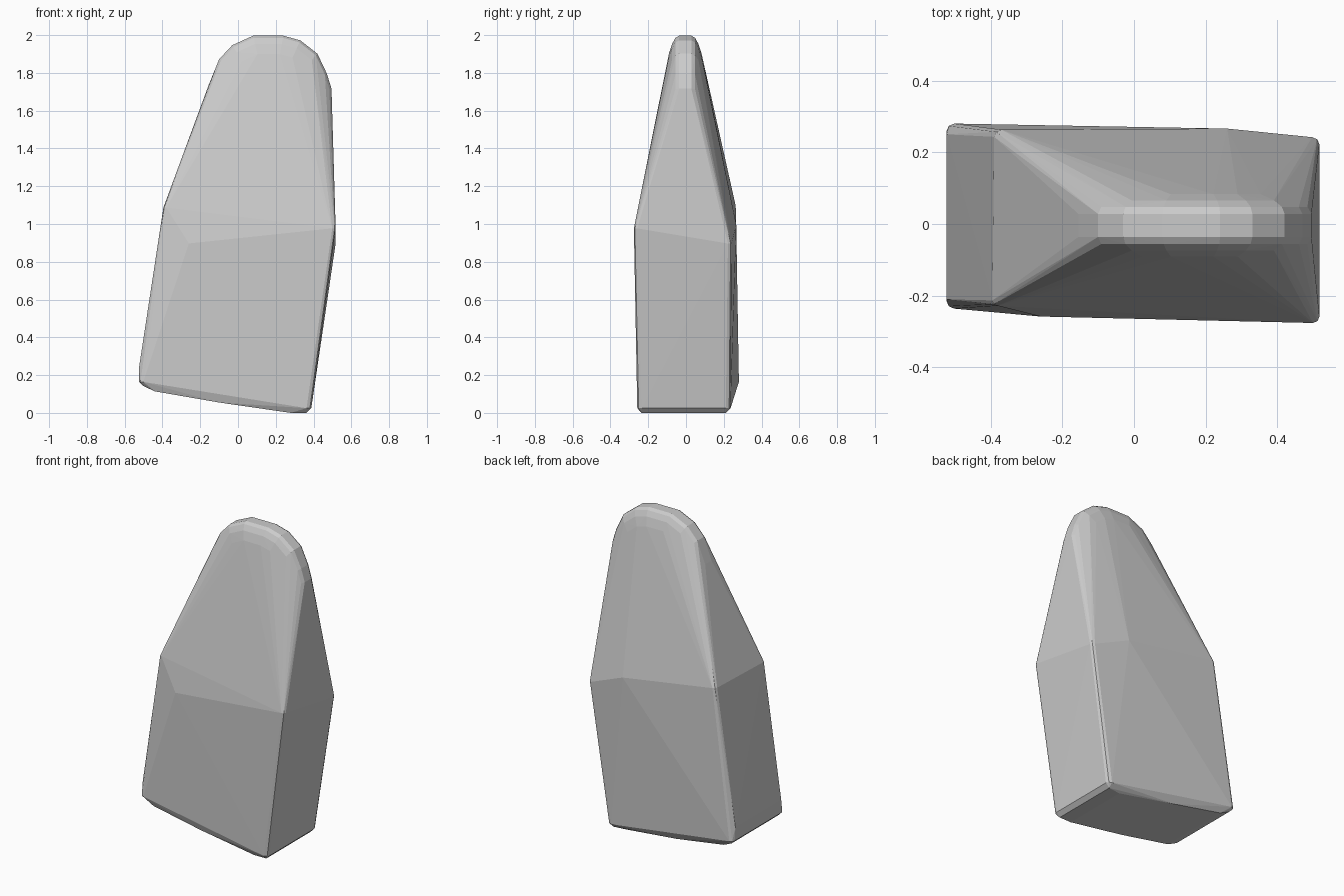
import bpy, bmesh
from mathutils import Vector

if "Cube" in bpy.data.objects:
    bpy.data.objects.remove(bpy.data.objects["Cube"])

points = []

# Rounded lower and middle corners: outer corner position, softening radius, soften in z too
corners = [
    ((-0.523, -0.236, 0.145), 0.022, True),
    ((-0.523, 0.280, 0.145), 0.022, True),
    ((0.388, -0.258, 0.003), 0.025, True),
    ((0.388, 0.236, 0.003), 0.025, True),
    ((-0.395, -0.228, 1.09), 0.015, False),
    ((-0.390, 0.263, 1.10), 0.020, False),
    ((0.517, -0.276, 0.98), 0.018, False),
    ((0.517, 0.242, 0.90), 0.020, False),
]
for (x, y, z), r, low in corners:
    sx = -1 if x > 0 else 1
    sy = -1 if y > 0 else 1
    dz = r if low else 0
    points += [(x, y + sy * r, z + dz), (x + sx * r, y, z + dz),
               (x + sx * r * 0.3, y + sy * r * 0.3, z + dz)]
    if low:
        points.append((x + sx * r, y + sy * r, z))

# Softened lower edges, slightly bowed underside and side walls
points += [(-0.523, -0.21, 0.25), (-0.523, 0.25, 0.25),
           (0.28, -0.235, 0.003), (0.28, 0.20, 0.003),
           (-0.10, -0.23, 0.058), (-0.10, 0.235, 0.058),
           (-0.44, -0.22, 0.117), (-0.44, 0.25, 0.117),
           (-0.26, -0.258, 0.90), (0.26, 0.266, 1.00)]

# Rounded crown: side profile swept inward while it widens in y
crown = [(-0.155, 1.74), (-0.10, 1.875), (-0.03, 1.95), (0.08, 2.0), (0.24, 2.0),
         (0.33, 1.975), (0.42, 1.905), (0.47, 1.80), (0.495, 1.72)]
centre = Vector((0.17, 1.62))
for p in crown:
    p = Vector(p)
    inward = (centre - p).normalized()
    for inset, half in ((0, 0.032), (0.012, 0.052), (0.045, 0.070), (0.10, 0.087)):
        q = p + inward * inset
        points += [(q.x, -half - 0.004, q.y), (q.x, half - 0.004, q.y)]

# Solid tapered body wrapped around the sections
bm = bmesh.new()
for p in points:
    bm.verts.new(p)
bmesh.ops.convex_hull(bm, input=bm.verts)
loose = [v for v in bm.verts if not v.link_faces]
bmesh.ops.delete(bm, geom=loose, context='VERTS')
low_z = min(v.co.z for v in bm.verts)
bmesh.ops.translate(bm, verts=bm.verts, vec=(0, 0, -low_z))
bmesh.ops.recalc_face_normals(bm, faces=bm.faces)
mesh = bpy.data.meshes.new("tapered_block")
bm.to_mesh(mesh)
bm.free()
body = bpy.data.objects.new("tapered_block", mesh)
bpy.context.collection.objects.link(body)
